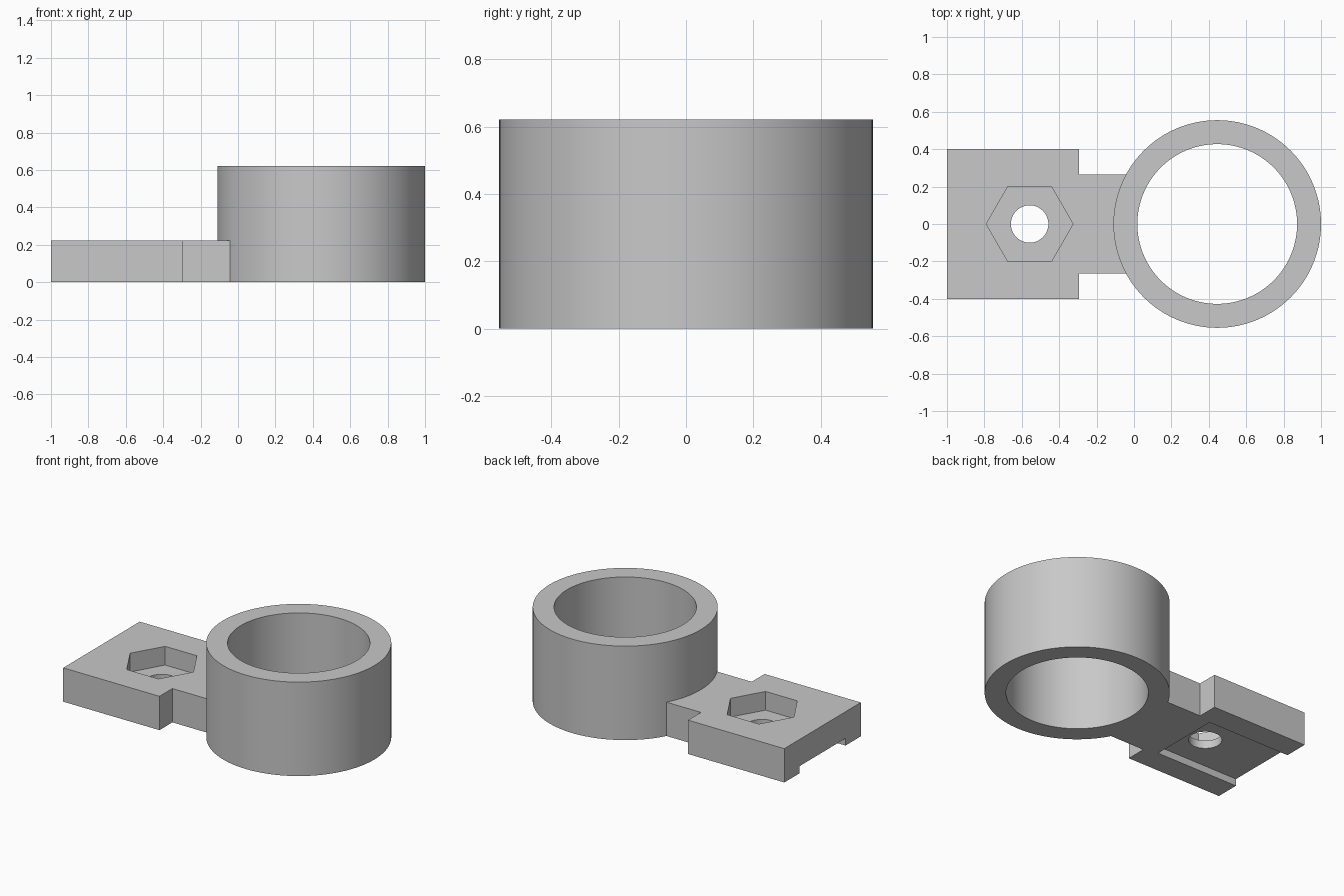
import bpy
import bmesh
import math

cube = bpy.data.objects.get("Cube")
if cube:
    bpy.data.objects.remove(cube, do_unlink=True)

# Single plain grey material
grey = bpy.data.materials.new("plain grey")
grey.use_nodes = True
colour = (0.58, 0.58, 0.58, 1)
grey.diffuse_color = colour
grey.node_tree.nodes["Principled BSDF"].inputs["Base Color"].default_value = colour


def prism(name, outline, z0, z1):
    """Extrude a flat counter-clockwise outline from z0 to z1."""
    bm = bmesh.new()
    base = bm.faces.new([bm.verts.new((x, y, z0)) for x, y in outline])
    top = bmesh.ops.extrude_face_region(bm, geom=[base])["geom"]
    moved = [v for v in top if isinstance(v, bmesh.types.BMVert)]
    bmesh.ops.translate(bm, verts=moved, vec=(0, 0, z1 - z0))
    bmesh.ops.recalc_face_normals(bm, faces=bm.faces)
    mesh = bpy.data.meshes.new(name)
    bm.to_mesh(mesh)
    bm.free()
    mesh.materials.append(grey)
    obj = bpy.data.objects.new(name, mesh)
    bpy.context.collection.objects.link(obj)
    return obj


def circle(cx, radius, sides):
    steps = [2 * math.pi * i / sides for i in range(sides)]
    return [(cx + radius * math.cos(a), radius * math.sin(a)) for a in steps]


def rectangle(x0, x1, half):
    return [(x0, -half), (x1, -half), (x1, half), (x0, half)]


def combine(target, other, operation):
    mod = target.modifiers.new(operation, "BOOLEAN")
    mod.operation = operation
    mod.solver = "EXACT"
    mod.object = other
    bpy.context.view_layer.objects.active = target
    bpy.ops.object.modifier_apply(modifier=mod.name)
    bpy.data.objects.remove(other, do_unlink=True)


RING_X, NUT_X = 0.445, -0.558
HEIGHT, PLATE = 0.622, 0.224

# Mounting plate with its narrower neck running into the ring
half_outline = [(-1, -0.4), (-0.295, -0.4), (-0.295, -0.265), (0.2, -0.265)]
outline = half_outline + [(x, -y) for x, y in reversed(half_outline)]
bracket = prism("ring_bracket", outline, 0, PLATE)

# Ring wall and its bore
combine(bracket, prism("ring", circle(RING_X, 0.555, 128), 0, HEIGHT), "UNION")
combine(bracket, prism("bore", circle(RING_X, 0.427, 128), -0.1, HEIGHT + 0.1), "DIFFERENCE")

# Hexagonal nut pocket, bolt hole and the channel under the plate
combine(bracket, prism("nut_pocket", circle(NUT_X, 0.232, 6), 0.1, 0.4), "DIFFERENCE")
combine(bracket, prism("bolt_hole", circle(NUT_X, 0.1, 64), -0.1, 0.4), "DIFFERENCE")
combine(bracket, prism("channel", rectangle(-1.2, -0.39, 0.24), -0.1, 0.047), "DIFFERENCE")

# Smooth round walls, sharp edges
bpy.ops.object.select_all(action="DESELECT")
bracket.select_set(True)
bpy.context.view_layer.objects.active = bracket
bpy.ops.object.shade_smooth_by_angle(angle=math.radians(30))
